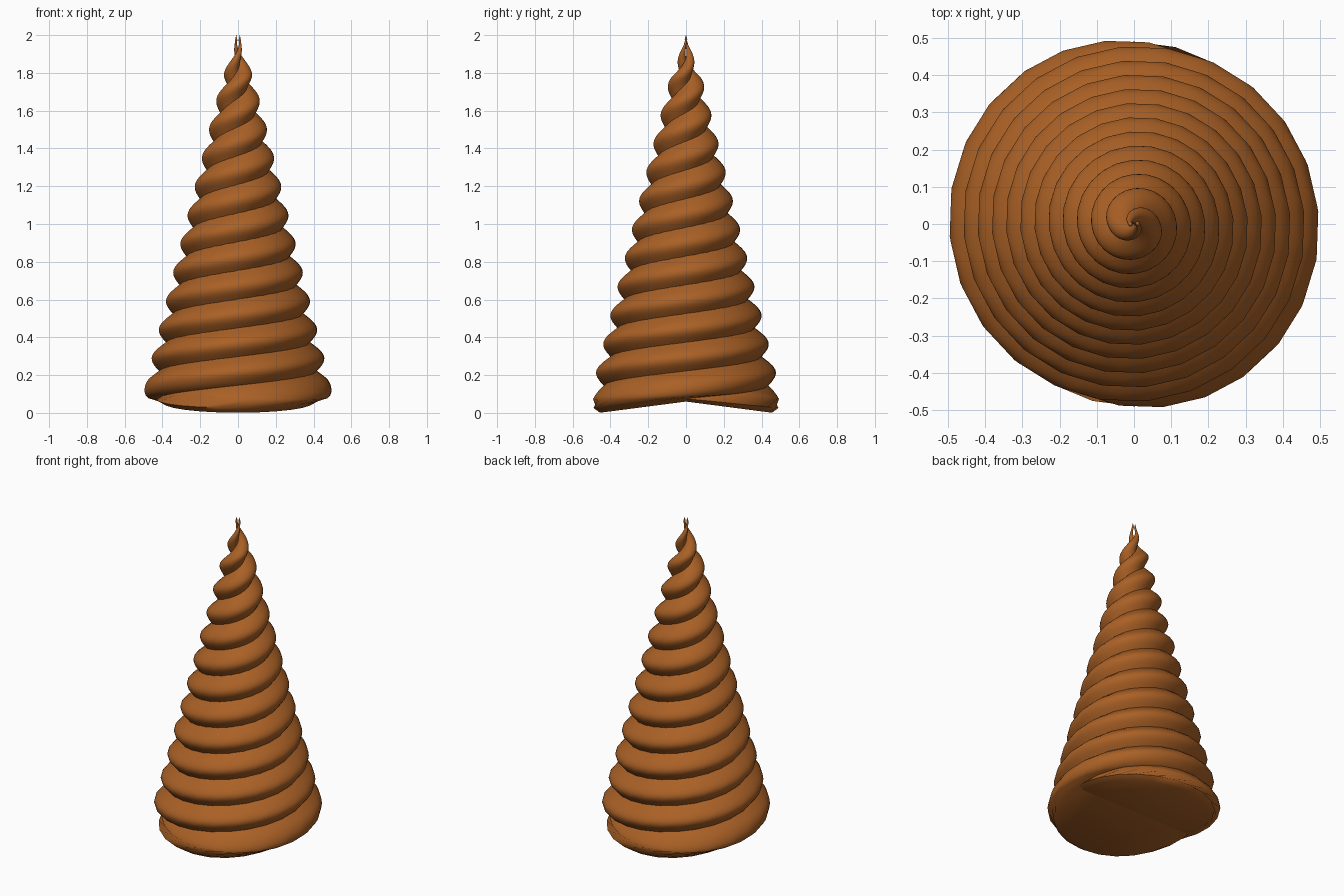
import bpy, math

if "Cube" in bpy.data.objects:
    bpy.data.objects.remove(bpy.data.objects["Cube"])

SIDES = 24
STEP = math.radians(15)      # turn per ring
PITCH = 0.152                # height of half a turn
Z0, TOP = 0.07, 1.985

mat = bpy.data.materials.new("warm brown")
mat.diffuse_color = (0.40, 0.118, 0.019, 1)
mat.use_nodes = True
mat.node_tree.nodes["Principled BSDF"].inputs["Base Color"].default_value = mat.diffuse_color


def strand(name, start):
    """One round tapering strand, swept round the axis; two of them make the horn."""
    verts, faces = [], []

    def ring(z, ang, r, off, tilt):
        for i in range(SIDES):
            a = ang + 2 * math.pi * i / SIDES
            x = off * math.cos(ang) + r * math.cos(a)
            y = off * math.sin(ang) + r * math.sin(a)
            out = x * math.cos(ang) + y * math.sin(ang)
            verts.append((x, y, max(0, z - tilt * out)))

    # tucked-in foot, cap sloping down towards the outside
    ring(0.06, start, 0.395, 0.06, 0.13)
    ring(0.075, start, 0.43, 0.06, 0.10)
    dz = PITCH * STEP / math.pi
    n = int((TOP - Z0 - 0.03) / dz)
    for k in range(n + 1):
        z = Z0 + 0.03 + k * dz
        ang = start + (z - Z0) / PITCH * math.pi
        env = 0.505 - 0.2515 * max(0, z - 0.11)
        off = 0.06 - 0.025 * z / 1.8
        r = env - off
        if z > 1.78:                         # close up to the tip
            t = (z - 1.78) / (TOP - 1.78)
            off *= 1 - 0.75 * t
            r *= 1 - 0.4 * t
            r = max(r, 0.006)
        ring(z, ang, r, off, 0.06 * max(0, 1 - k / 6))
    rows = len(verts) // SIDES
    # twist-following rows need matching corners, so corners turn with the strand
    for j in range(rows - 1):
        for i in range(SIDES):
            s = 0 if j < 2 else 1            # step back one corner per ring: corners stay upright
            a, b = j * SIDES, (j + 1) * SIDES
            i2 = (i + 1) % SIDES
            faces.append((a + i, a + i2, b + (i2 - s) % SIDES, b + (i - s) % SIDES))
    faces.append(tuple(reversed(range(SIDES))))
    last = (rows - 1) * SIDES
    verts.append((sum(v[0] for v in verts[last:]) / SIDES,
                  sum(v[1] for v in verts[last:]) / SIDES, 2.0))
    for i in range(SIDES):
        faces.append((last + i, last + (i + 1) % SIDES, len(verts) - 1))

    me = bpy.data.meshes.new(name)
    me.from_pydata(verts, [], faces)
    me.materials.append(mat)
    ob = bpy.data.objects.new(name, me)
    bpy.context.collection.objects.link(ob)
    bpy.context.view_layer.objects.active = ob
    ob.select_set(True)
    bpy.ops.object.shade_smooth_by_angle(angle=math.radians(50))
    ob.select_set(False)


strand("horn_strand_front", -math.pi / 2)
strand("horn_strand_back", math.pi / 2)
